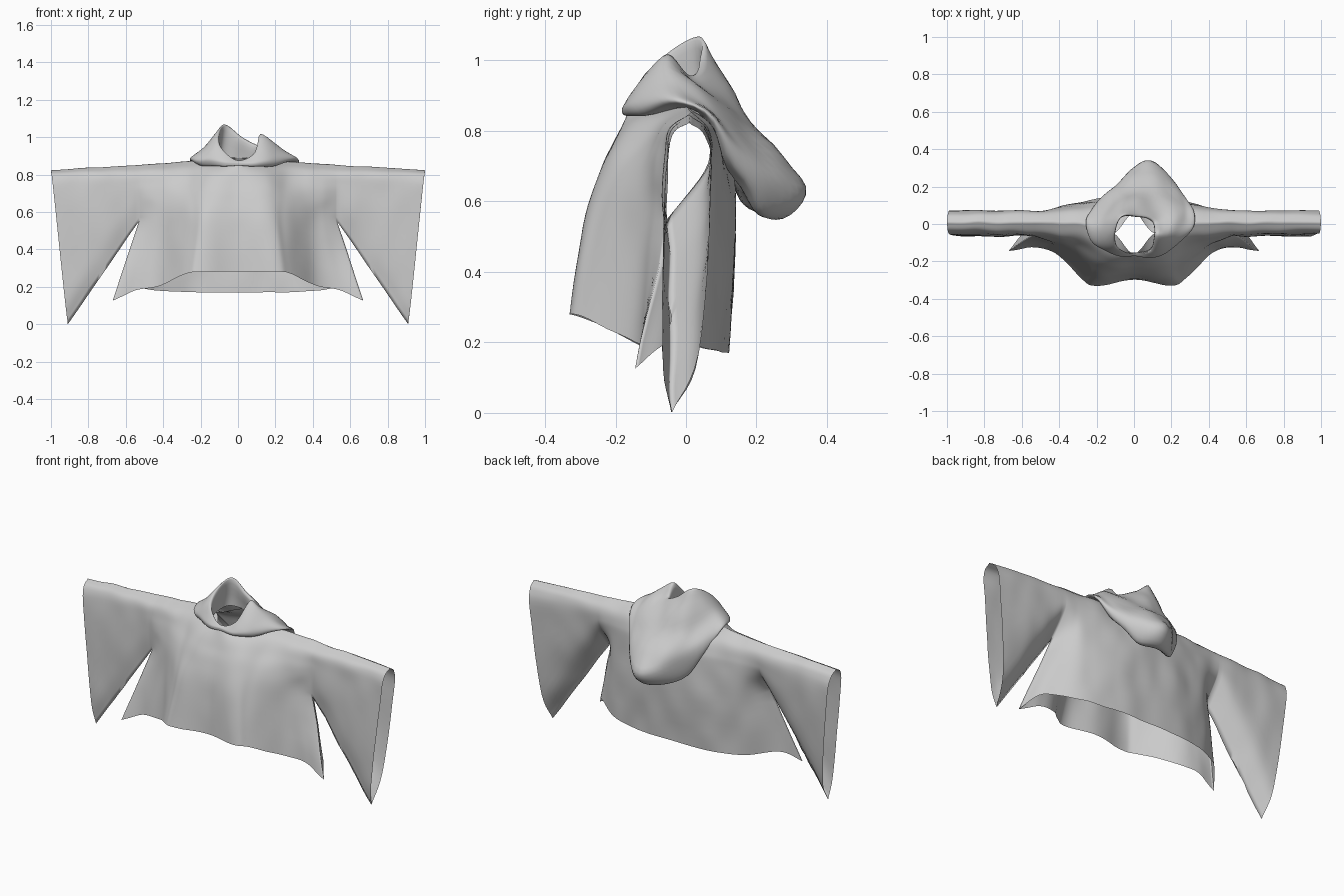
import bpy, bmesh, math
from mathutils import Vector, noise


def spline(pts, n, closed=False):
    """Catmull-Rom through pts with n steps per span."""
    p = [Vector(q) for q in pts]
    m = len(p)
    ext = [p[-1]] + p + p[:2] if closed else [2 * p[0] - p[1]] + p + [2 * p[-1] - p[-2]]
    out = []
    for i in range(m if closed else m - 1):
        a, b, c, d = ext[i:i + 4]
        for k in range(n):
            t = k / n
            out.append(0.5 * (2 * b + (c - a) * t + (2 * a - 5 * b + 4 * c - d) * t * t
                              + (3 * b - a - 3 * c + d) * t ** 3))
    if not closed:
        out.append(p[-1])
    return out


def sheet(bm, lines, n, m, closed=False, wrinkle=0.0, split=False):
    """Cloth surface through control lines; n steps along a line, m steps across.
    split puts a corner at the armpit of the first and last line."""
    fine = [spline(l, n, closed) for l in lines]
    if split:
        for i in (0, -1):
            fine[i] = spline(lines[i][:5], n)[:-1] + spline(lines[i][4:], n)
    cross = [spline(c, m) for c in zip(*fine)]
    rows = []
    for c in cross:
        row = []
        for p in c:
            w = noise.noise(Vector((p.x * 9, p.y * 9, p.z * 6))) * wrinkle
            row.append(bm.verts.new(p + Vector((0, w, w * 0.4))))
        rows.append(row)
    k = len(rows)
    for i in range(k if closed else k - 1):
        a, b = rows[i], rows[(i + 1) % k]
        for j in range(len(a) - 1):
            bm.faces.new((a[j], a[j + 1], b[j + 1], b[j]))


def finish(bm, name, dist):
    bmesh.ops.remove_doubles(bm, verts=bm.verts, dist=dist)
    bmesh.ops.recalc_face_normals(bm, faces=bm.faces)
    me = bpy.data.meshes.new(name)
    bm.to_mesh(me)
    bm.free()
    ob = bpy.data.objects.new(name, me)
    bpy.context.collection.objects.link(ob)
    for f in me.polygons:
        f.use_smooth = True
    return ob


def flip(line):
    return [(-x, y, z) for x, y, z in line]


# Body panels: lines run from the shoulder ridge to the hem, centre to side seam
front = [
    [(0, -.16, .865), (0, -.18, .82), (0, -.205, .76), (0, -.24, .68), (0, -.275, .53), (0, -.30, .28)],
    [(.11, -.05, .88), (.13, -.145, .83), (.15, -.20, .76), (.16, -.24, .68), (.175, -.29, .53), (.20, -.33, .28)],
    [(.27, .0, .87), (.27, -.07, .83), (.265, -.125, .76), (.26, -.18, .68), (.25, -.245, .53), (.28, -.29, .27)],
    [(.40, .01, .86), (.40, -.055, .82), (.395, -.085, .76), (.39, -.11, .68), (.38, -.135, .53), (.42, -.155, .205)],
    [(.47, .01, .855), (.47, -.05, .815), (.47, -.073, .75), (.47, -.085, .68), (.465, -.09, .54), (.55, -.125, .18)],
    [(.53, .01, .85), (.53, -.045, .81), (.53, -.06, .75), (.53, -.062, .68), (.53, -.05, .55), (.67, -.145, .125)],
]
back = [
    [(0, .06, .89), (0, .10, .82), (0, .122, .75), (0, .135, .68), (0, .14, .50), (0, .12, .17)],
    [(.11, -.05, .88), (.13, .07, .83), (.135, .11, .75), (.14, .125, .68), (.15, .14, .50), (.16, .12, .17)],
    [(.27, .0, .87), (.27, .07, .82), (.27, .10, .75), (.27, .11, .68), (.27, .12, .50), (.29, .105, .172)],
    [(.40, .01, .86), (.40, .065, .81), (.40, .085, .75), (.40, .09, .68), (.41, .085, .50), (.44, .06, .18)],
    [(.47, .01, .855), (.47, .06, .81), (.47, .075, .75), (.47, .07, .68), (.48, .03, .53), (.59, -.045, .20)],
    [(.53, .01, .85), (.53, .06, .81), (.53, .07, .75), (.53, .05, .68), (.53, -.05, .55), (.67, -.145, .125)],
]
# Wide sleeves: lines run from the ridge to the underarm seam, armpit to cuff
sleeve_front = [
    front[-1][:5],
    [(.76, .01, .838), (.76, -.042, .80), (.755, -.058, .70), (.735, -.066, .45), (.72, -.045, .275)],
    [(1, .01, .823), (.995, -.04, .785), (.98, -.055, .65), (.93, -.066, .17), (.91, -.04, .0)],
]
sleeve_back = [
    back[-1][:5],
    [(.76, .01, .838), (.76, .058, .80), (.755, .072, .70), (.735, .05, .45), (.72, -.04, .275)],
    [(1, .01, .823), (.995, .057, .785), (.98, .072, .65), (.93, .035, .17), (.91, -.04, .0)],
]
bm = bmesh.new()
for half in (front, back):
    sheet(bm, [flip(l) for l in half[:0:-1]] + half, 6, 8, wrinkle=.007, split=True)
for half in (sleeve_front, sleeve_back):
    for side in (half, [flip(l) for l in half]):
        sheet(bm, side, 6, 10, wrinkle=.007)
finish(bm, "body_and_sleeves", .005)

# Hood: rings from the neck seam over the rim to the bag hanging behind,
# each ring runs front, right, back, left
hood = [
    [(0, -.16, .86), (.085, -.13, .87), (.11, -.05, .88), (.09, .03, .89),
     (0, .06, .89), (-.09, .03, .89), (-.11, -.05, .88), (-.085, -.13, .87)],
    [(0, -.165, .872), (.09, -.135, .92), (.12, -.06, 1.015), (.115, .02, .96),
     (.03, .06, 1.0), (-.07, .045, 1.07), (-.105, -.05, 1.02), (-.09, -.135, .94)],
    [(0, -.178, .862), (.16, -.15, .885), (.24, -.04, .935), (.24, .09, .86),
     (.05, .18, .82), (-.11, .10, .89), (-.18, -.02, .95), (-.15, -.145, .895)],
    [(0, -.178, .85), (.19, -.14, .86), (.32, .01, .885), (.23, .21, .70),
     (.07, .335, .64), (-.10, .20, .73), (-.25, .02, .88), (-.19, -.13, .87)],
    [(0, -.175, .845), (.18, -.12, .845), (.31, .03, .86), (.19, .19, .60),
     (.05, .25, .545), (-.12, .17, .61), (-.24, .04, .85), (-.18, -.11, .845)],
    [(0, -.17, .85), (.14, -.09, .85), (.22, .04, .85), (.13, .12, .70),
     (.02, .13, .66), (-.11, .12, .70), (-.19, .04, .85), (-.14, -.09, .85)],
]
bm = bmesh.new()
sheet(bm, hood, 8, 6, closed=True, wrinkle=.022)
finish(bm, "hood", .0005)

# Stand the lowest sleeve tips on the ground
low = min(v.co.z for o in bpy.data.objects for v in o.data.vertices)
for o in bpy.data.objects:
    for v in o.data.vertices:
        v.co.z -= low
